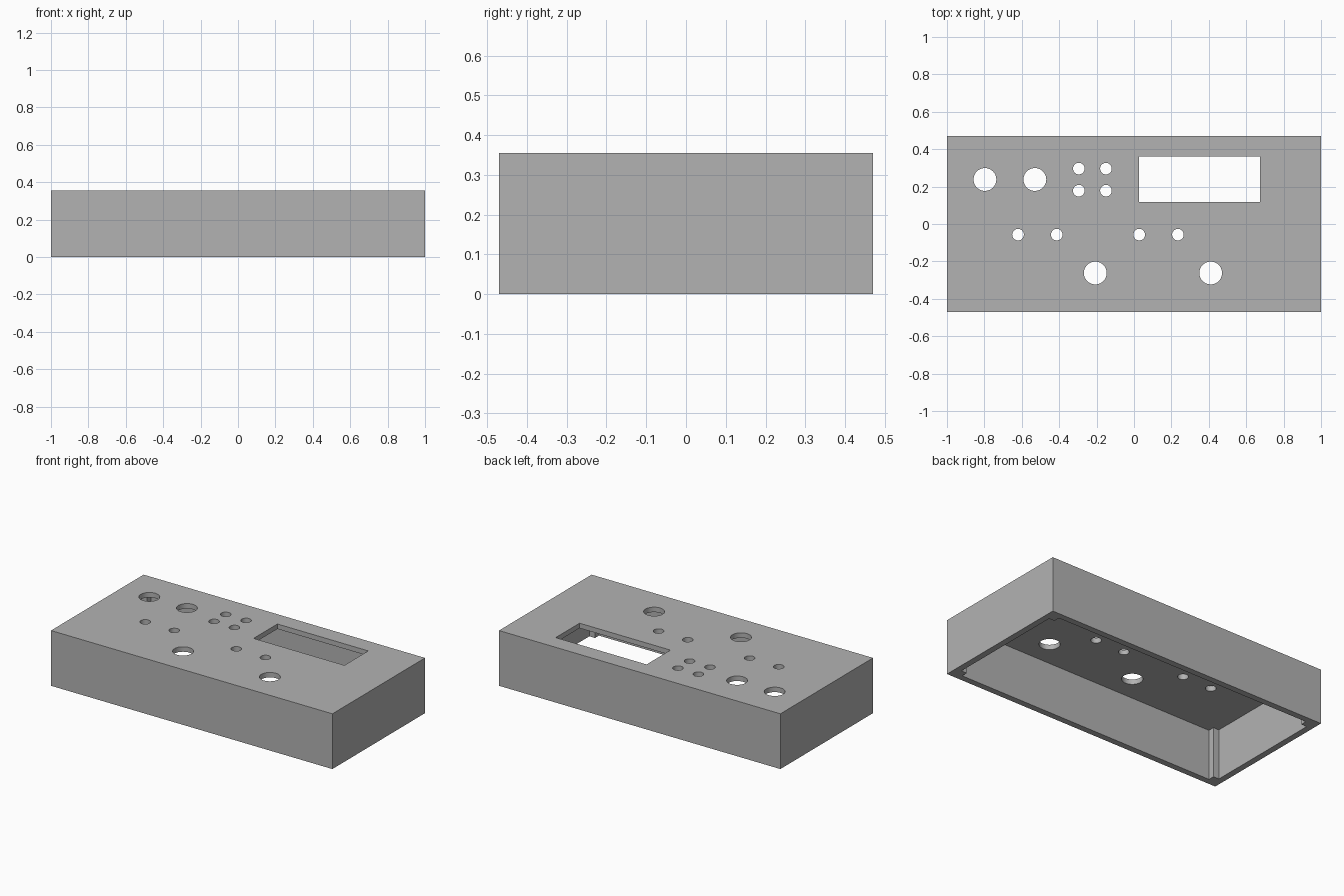
import bpy, math

if "Cube" in bpy.data.objects:
    bpy.data.objects.remove(bpy.data.objects["Cube"], do_unlink=True)

HX, HY, HEIGHT = 1.0, 0.47, 0.355
WALL, POST, LID = 0.04, 0.04, 0.032

grey = bpy.data.materials.new("plain grey")
grey.use_nodes = True
grey.diffuse_color = (0.45, 0.45, 0.45, 1)
grey.node_tree.nodes["Principled BSDF"].inputs["Base Color"].default_value = (0.45, 0.45, 0.45, 1)


def prism(name, outlines, z0, z1):
    """Extrude counter-clockwise outlines from z0 to z1 as one mesh."""
    verts, faces = [], []
    for pts in outlines:
        n, b = len(pts), len(verts)
        verts += [(x, y, z) for z in (z0, z1) for x, y in pts]
        faces.append([b + i for i in reversed(range(n))])
        faces.append([b + n + i for i in range(n)])
        for i in range(n):
            j = (i + 1) % n
            faces.append([b + i, b + j, b + n + j, b + n + i])
    mesh = bpy.data.meshes.new(name)
    mesh.from_pydata(verts, [], faces)
    mesh.materials.append(grey)
    obj = bpy.data.objects.new(name, mesh)
    bpy.context.collection.objects.link(obj)
    return obj


def rect(x0, x1, y0, y1):
    return [(x0, y0), (x1, y0), (x1, y1), (x0, y1)]


def circle(x, y, r, n=40):
    turn = 2 * math.pi / n
    return [(x + r * math.cos(i * turn), y + r * math.sin(i * turn)) for i in range(n)]


def cut(obj, cutter):
    bpy.context.view_layer.objects.active = obj
    mod = obj.modifiers.new("cut", 'BOOLEAN')
    mod.operation, mod.solver, mod.object = 'DIFFERENCE', 'EXACT', cutter
    bpy.ops.object.modifier_apply(modifier=mod.name)
    bpy.data.objects.remove(cutter, do_unlink=True)


# Outer case
case = prism("enclosure_case", [rect(-HX, HX, -HY, HY)], 0, HEIGHT)

# Cavity open at the bottom, notched so a square post stays in each corner
ix, iy = HX - WALL, HY - WALL
px, py = ix - POST, iy - POST
cavity = [(ix, -py), (ix, py), (px, py), (px, iy), (-px, iy), (-px, py),
          (-ix, py), (-ix, -py), (-px, -py), (-px, -iy), (px, -iy), (px, -py)]
cut(case, prism("cavity_cutter", [cavity], -0.1, HEIGHT - LID))

# Screen window, large knob holes, small button and lamp holes
large = [(-0.797, 0.238), (-0.53, 0.238), (-0.207, -0.262), (0.41, -0.262)]
small = [(x, y) for x in (-0.295, -0.15) for y in (0.178, 0.296)]
small += [(x, -0.057) for x in (-0.62, -0.413, 0.028, 0.235)]
holes = [rect(0.028, 0.674, 0.118, 0.36)]
holes += [circle(x, y, 0.061) for x, y in large]
holes += [circle(x, y, 0.031) for x, y in small]
cut(case, prism("panel_cutter", holes, HEIGHT - 0.1, HEIGHT + 0.1))

# Smooth hole walls, crisp box edges
bpy.ops.object.select_all(action='DESELECT')
case.select_set(True)
bpy.context.view_layer.objects.active = case
bpy.ops.object.shade_smooth_by_angle(angle=math.radians(30))
